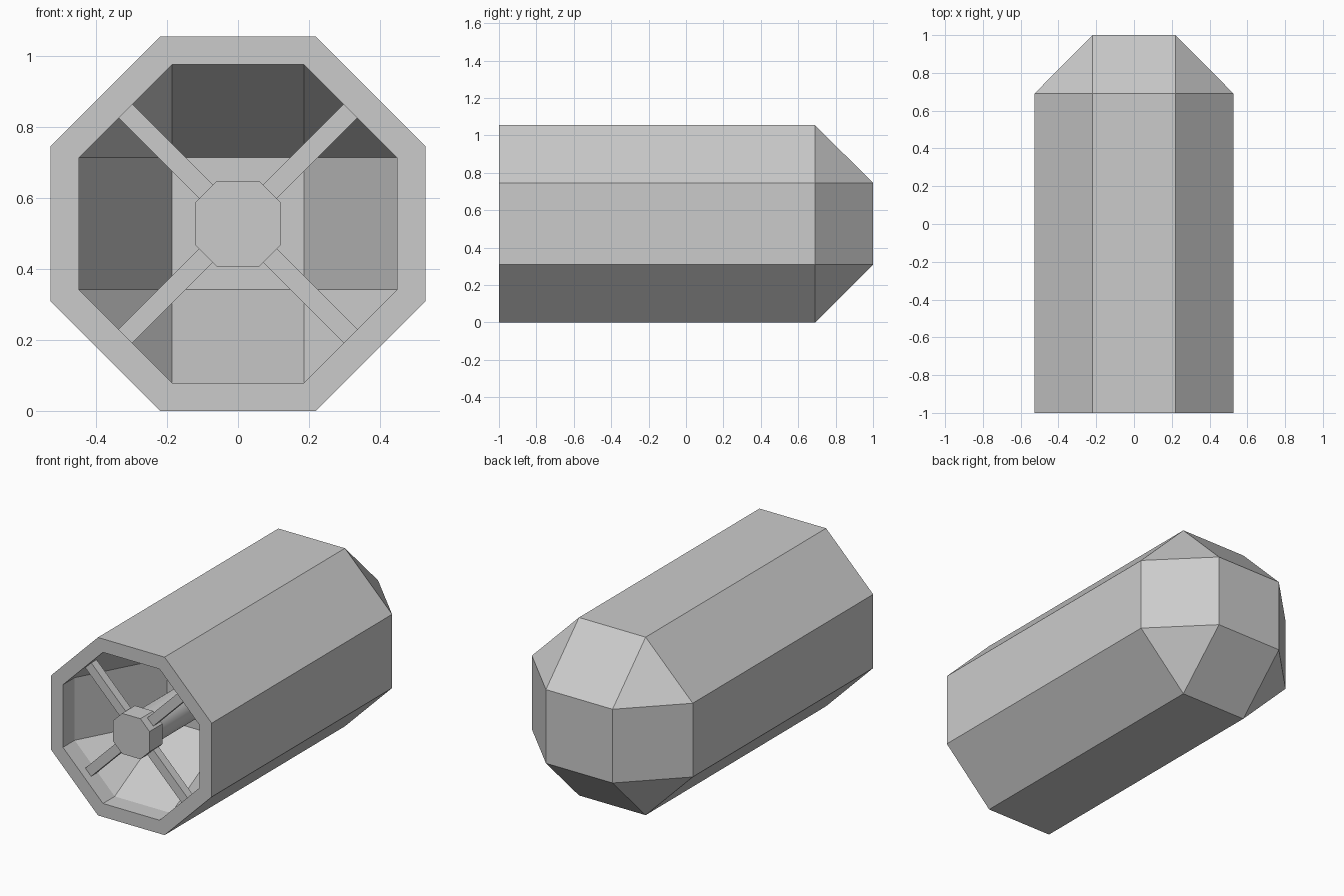
import bpy, bmesh, math
from mathutils import Matrix

if "Cube" in bpy.data.objects:
    bpy.data.objects.remove(bpy.data.objects["Cube"])

A, CZ = 0.5275, 0.5275      # outer apothem, axis height
AI = 0.448                  # apothem of the opening
T = math.tan(math.pi / 8)


def finish(bm, name):
    bmesh.ops.recalc_face_normals(bm, faces=bm.faces[:])
    me = bpy.data.meshes.new(name)
    bm.to_mesh(me)
    bm.free()
    ob = bpy.data.objects.new(name, me)
    bpy.context.collection.objects.link(ob)
    return ob


def skin(bm, apothem, y_front, y_shoulder, y_back):
    """Octagonal tube that closes to a square end; returns the front ring."""
    r = apothem / math.cos(math.pi / 8)

    def ring(y):
        return [bm.verts.new((r * math.cos(t), y, CZ + r * math.sin(t)))
                for t in (math.pi / 8 + i * math.pi / 4 for i in range(8))]
    front, shoulder = ring(y_front), ring(y_shoulder)
    h = apothem * T
    sq = [bm.verts.new((x * h, y_back, CZ + z * h))
          for x, z in ((1, 1), (-1, 1), (-1, -1), (1, -1))]
    for i in range(8):
        k = (i + 1) % 8
        bm.faces.new((front[i], front[k], shoulder[k], shoulder[i]))
    for j in range(4):
        bm.faces.new((shoulder[2 * j], shoulder[2 * j + 1], sq[j]))
        bm.faces.new((shoulder[2 * j + 1], shoulder[(2 * j + 2) % 8],
                      sq[(j + 1) % 4], sq[j]))
    bm.faces.new(sq)
    return front


# Casing: outer skin, recessed inner skin and front rim
bm = bmesh.new()
outer = skin(bm, A, -1, 0.69, 1)
inner = skin(bm, AI, -1, -0.89, -0.40)
for i in range(8):
    k = (i + 1) % 8
    bm.faces.new((outer[i], outer[k], inner[k], inner[i]))
finish(bm, "casing")

# Hub: square block with chamfered corners
bm = bmesh.new()
pts = ((.06, .12), (.12, .06), (.12, -.06), (.06, -.12),
       (-.06, -.12), (-.12, -.06), (-.12, .06), (-.06, .12))
face = bm.faces.new([bm.verts.new((x, -1, CZ + z)) for x, z in pts])
ext = bmesh.ops.extrude_face_region(bm, geom=[face], use_keep_orig=True)
bmesh.ops.translate(bm, vec=(0, 0.12, 0),
                    verts=[v for v in ext["geom"] if isinstance(v, bmesh.types.BMVert)])
finish(bm, "hub")

# Axle from the hub to the back wall of the recess
bpy.ops.mesh.primitive_cylinder_add(vertices=32, radius=0.1, depth=0.49,
                                    location=(0, -0.645, CZ),
                                    rotation=(math.pi / 2, 0, 0))
bpy.context.object.name = "axle"
bpy.ops.object.shade_smooth_by_angle(angle=math.radians(30))

# Four diagonal struts
for i in range(4):
    bm = bmesh.new()
    bmesh.ops.create_cube(bm, size=1)
    turn = Matrix.Rotation(math.pi / 4 + i * math.pi / 2, 4, 'Y')
    bm.transform(Matrix.Translation((0, -0.925, CZ)) @ turn
                 @ Matrix.Translation((0.28, 0, 0))
                 @ Matrix.Diagonal((0.35, 0.05, 0.055, 1)))
    finish(bm, f"strut_{i + 1}")
